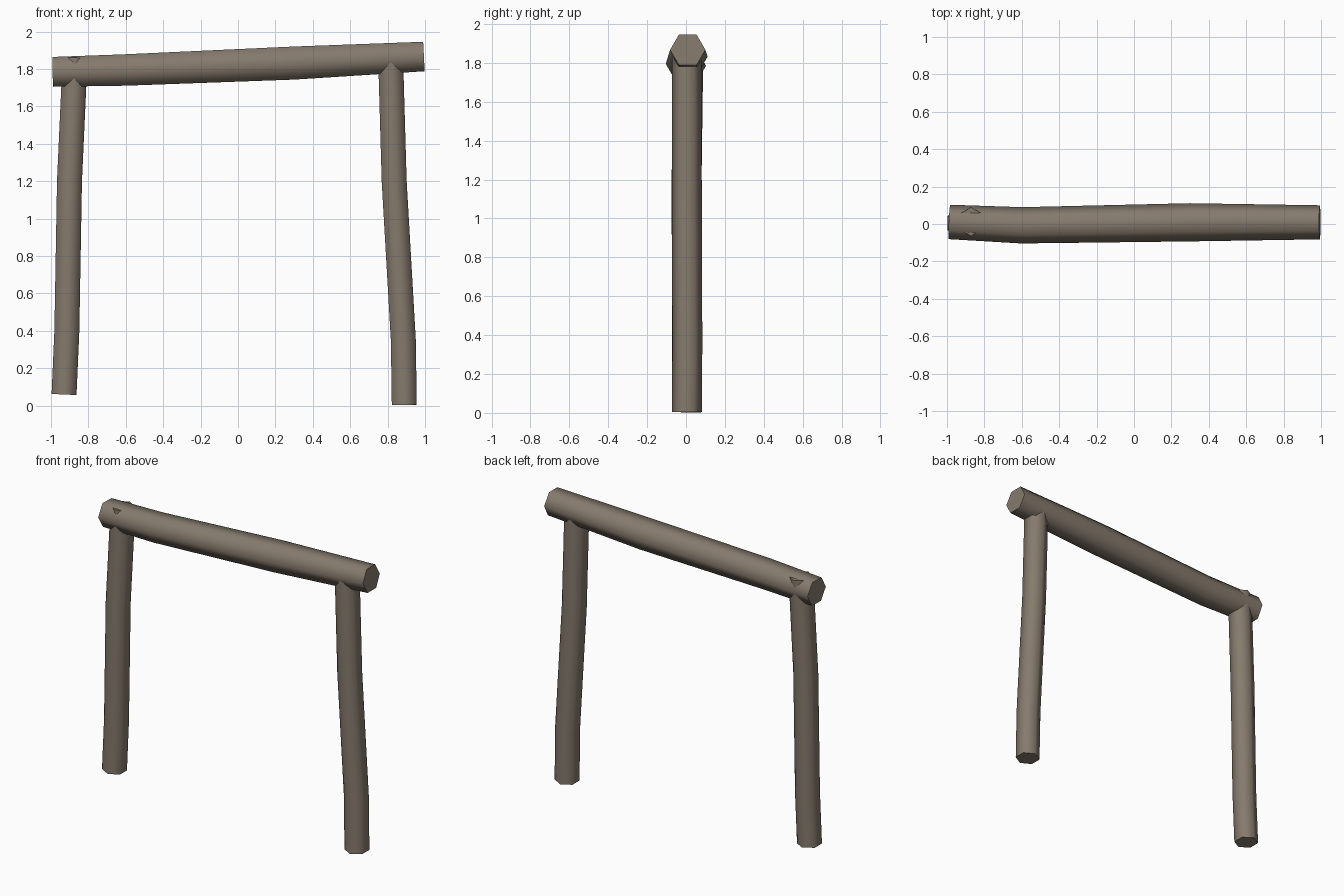
import bpy, bmesh, math
from mathutils import Vector

if "Cube" in bpy.data.objects:
    bpy.data.objects.remove(bpy.data.objects["Cube"])

wood = bpy.data.materials.new("weathered wood")
wood.diffuse_color = (0.235, 0.195, 0.153, 1)
wood.use_nodes = True
wood.node_tree.nodes["Principled BSDF"].inputs["Base Color"].default_value = wood.diffuse_color


def log(name, path, side, spin):
    """Six-sided log swept along path points (x, y, z, radius)."""
    pts = [Vector(p[:3]) for p in path]
    bm = bmesh.new()
    rings = []
    for i, p in enumerate(pts):
        t = Vector()
        if i > 0:
            t += (p - pts[i - 1]).normalized()
        if i < len(pts) - 1:
            t += (pts[i + 1] - p).normalized()
        t.normalize()
        u = (side - t * side.dot(t)).normalized()
        v = t.cross(u)
        r = path[i][3]
        angles = [spin + k * math.pi / 3 for k in range(6)]
        rings.append([bm.verts.new(p + r * (math.cos(a) * u + math.sin(a) * v))
                      for a in angles])
    # smooth bark
    for a, b in zip(rings, rings[1:]):
        for k in range(6):
            n = (k + 1) % 6
            bm.faces.new((a[k], a[n], b[n], b[k])).smooth = True
    # flat sawn ends with sharp rims
    for cap in (rings[0][::-1], rings[-1]):
        f = bm.faces.new(cap)
        f.smooth = False
        for e in f.edges:
            e.smooth = False
    bmesh.ops.recalc_face_normals(bm, faces=bm.faces)
    me = bpy.data.meshes.new(name)
    bm.to_mesh(me)
    bm.free()
    me.materials.append(wood)
    ob = bpy.data.objects.new(name, me)
    bpy.context.collection.objects.link(ob)
    return ob


Y = Vector((0, 1, 0))

# posts, corners pointing front and back
log("left_post", [(-0.93, 0.005, 0.06, 0.077), (-0.915, 0.005, 0.40, 0.077),
                  (-0.901, 0.003, 1.20, 0.077), (-0.871, 0.012, 1.86, 0.077)], Y, 0)
log("right_post", [(0.889, 0.004, 0.004, 0.077), (0.884, 0.007, 0.35, 0.077),
                   (0.835, 0.004, 1.20, 0.077), (0.816, 0.004, 1.86, 0.077)], Y, 0)

# crossbeam, flat on top and bottom
log("crossbeam", [(-0.988, 0.011, 1.785, 0.092), (-0.60, -0.007, 1.795, 0.097),
                  (0.30, 0.009, 1.832, 0.102), (0.994, 0.009, 1.867, 0.091)], Y, 0)
